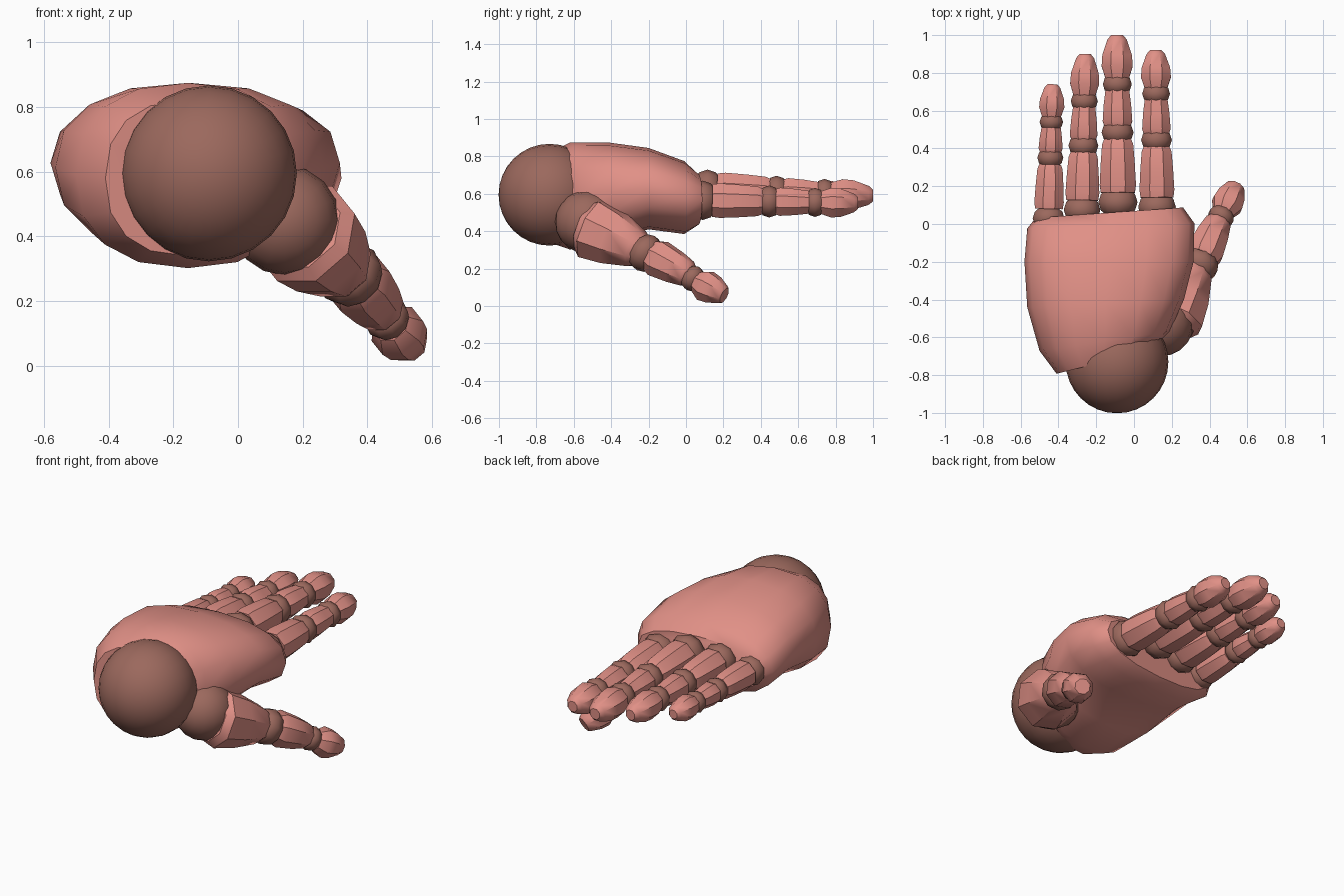
import bpy, bmesh, math
from mathutils import Vector

if "Cube" in bpy.data.objects:
    bpy.data.objects.remove(bpy.data.objects["Cube"])


def material(name, rgb):
    m = bpy.data.materials.new(name)
    m.diffuse_color = (*rgb, 1)
    m.use_nodes = True
    m.node_tree.nodes["Principled BSDF"].inputs["Base Color"].default_value = m.diffuse_color
    return m


SKIN = material("skin", (0.75, 0.28, 0.24))
JOINT = material("joint", (0.33, 0.14, 0.11))


def finish(bm, name, mat, angle):
    bmesh.ops.recalc_face_normals(bm, faces=bm.faces)
    me = bpy.data.meshes.new(name)
    bm.to_mesh(me)
    bm.free()
    ob = bpy.data.objects.new(name, me)
    bpy.context.collection.objects.link(ob)
    me.materials.append(mat)
    bpy.ops.object.select_all(action='DESELECT')
    ob.select_set(True)
    bpy.context.view_layer.objects.active = ob
    bpy.ops.object.shade_smooth_by_angle(angle=math.radians(angle))
    return ob


def loft(name, rings, mat, angle=40):
    """Skin a list of equal-length point rings and cap both ends."""
    bm = bmesh.new()
    vs = [[bm.verts.new(p) for p in ring] for ring in rings]
    n = len(vs[0])
    for a, b in zip(vs, vs[1:]):
        for i in range(n):
            j = (i + 1) % n
            bm.faces.new((a[i], a[j], b[j], b[i]))
    bm.faces.new(vs[0])
    bm.faces.new(vs[-1])
    return finish(bm, name, mat, angle)


def ball(name, centre, radius, mat=JOINT, squash=1.0, axis=(0, 1, 0), segs=10):
    bm = bmesh.new()
    bmesh.ops.create_uvsphere(bm, u_segments=segs, v_segments=segs * 2 // 3, radius=radius)
    q = Vector(axis).to_track_quat('Z', 'Y')
    for v in bm.verts:
        v.co.z *= squash
        v.co = q @ v.co + Vector(centre)
    return finish(bm, name, mat, 60)


def bone(name, a, b, profile, sides=8):
    """Low-poly finger bone from a to b; profile holds (fraction, radius)."""
    a, b = Vector(a), Vector(b)
    q = (b - a).to_track_quat('Z', 'Y')
    rings = []
    for t, r in profile:
        c = a.lerp(b, t)
        rings.append([c + q @ Vector((r * math.cos(k), r * math.sin(k), 0))
                      for k in [math.tau * (i + 0.5) / sides for i in range(sides)]])
    return loft(name, rings, SKIN)


# Wrist ball
ball("wrist_ball", (-0.09, -0.73, 0.595), 0.272, segs=24)

# Palm: rounded sections from heel to knuckles (y, left, right, bottom, top, skew)
SECTIONS = [
    (-0.73, -0.41, 0.09, 0.34, 0.82, 0.25),
    (-0.62, -0.50, 0.19, 0.302, 0.875, 0.15),
    (-0.42, -0.565, 0.265, 0.35, 0.875, 0.05),
    (-0.20, -0.58, 0.315, 0.41, 0.845, 0.0),
    (-0.01, -0.565, 0.32, 0.385, 0.775, 0.03),
    (0.06, -0.52, 0.26, 0.43, 0.71, 0.07),
]


def power(c, e):
    return math.copysign(abs(c) ** e, c)


palm = []
for y, x0, x1, z0, z1, skew in SECTIONS:
    cx, cz, rx, rz = (x0 + x1) / 2, (z0 + z1) / 2, (x1 - x0) / 2, (z1 - z0) / 2
    ring = []
    for i in range(16):
        k = math.tau * i / 16
        dx = rx * power(math.cos(k), 0.85)
        ring.append((cx + dx, y + skew * dx, cz + rz * power(math.sin(k), 0.85)))
    palm.append(ring)
loft("palm", palm, SKIN, 45)

# Fingers: x at base and tip, z at base and tip, knuckle y positions, tip y, radius
FINGERS = [
    ("index_finger", 0.122, 0.115, 0.565, 0.55, (0.09, 0.445, 0.69), 0.92, 0.102),
    ("middle_finger", -0.085, -0.09, 0.62, 0.59, (0.115, 0.485, 0.74), 1.0, 0.106),
    ("ring_finger", -0.275, -0.258, 0.61, 0.59, (0.075, 0.415, 0.65), 0.90, 0.099),
    ("little_finger", -0.452, -0.432, 0.58, 0.58, (0.03, 0.35, 0.54), 0.74, 0.086),
]
for name, xa, xb, za, zb, ks, end, r in FINGERS:
    def at(y):
        t = (y - ks[0]) / (end - ks[0])
        return (xa + (xb - xa) * t, y, za + (zb - za) * t)
    for i, (y, s) in enumerate(zip(ks, (1.03, 0.84, 0.76))):
        ball(f"{name}_joint_{i + 1}", at(y), r * s, squash=0.8)
    bone(f"{name}_base", at(ks[0] + 0.05), at(ks[1] - 0.035),
         [(0, r * 0.92), (0.15, r * 0.98), (0.55, r * 0.92), (0.9, r * 0.84), (1, r * 0.72)])
    bone(f"{name}_middle", at(ks[1] + 0.03), at(ks[2] - 0.03),
         [(0, r * 0.7), (0.15, r * 0.8), (0.6, r * 0.74), (1, r * 0.64)])
    bone(f"{name}_tip", at(ks[2] + 0.025), at(end),
         [(0, r * 0.62), (0.3, r * 0.84), (0.55, r * 0.8), (0.9, r * 0.52), (1, r * 0.32)])

# Thumb: root ball, two bones with joints, and tip
ball("thumb_root_ball", (0.145, -0.53, 0.45), 0.17, segs=16)
bone("thumb_base", (0.19, -0.53, 0.425), (0.325, -0.24, 0.295),
     [(0, 0.14), (0.12, 0.172), (0.5, 0.152), (0.9, 0.11), (1, 0.09)])
ball("thumb_joint_1", (0.345, -0.215, 0.283), 0.106, squash=0.8, axis=(0.4, 0.75, -0.5))
bone("thumb_middle", (0.36, -0.18, 0.27), (0.45, 0.02, 0.165),
     [(0, 0.09), (0.15, 0.105), (0.6, 0.092), (0.92, 0.075), (1, 0.06)])
ball("thumb_joint_2", (0.46, 0.037, 0.147), 0.072, squash=0.8, axis=(0.4, 0.75, -0.5))
bone("thumb_tip", (0.472, 0.06, 0.13), (0.54, 0.205, 0.056),
     [(0, 0.06), (0.3, 0.088), (0.6, 0.08), (0.95, 0.052), (1, 0.044)])
